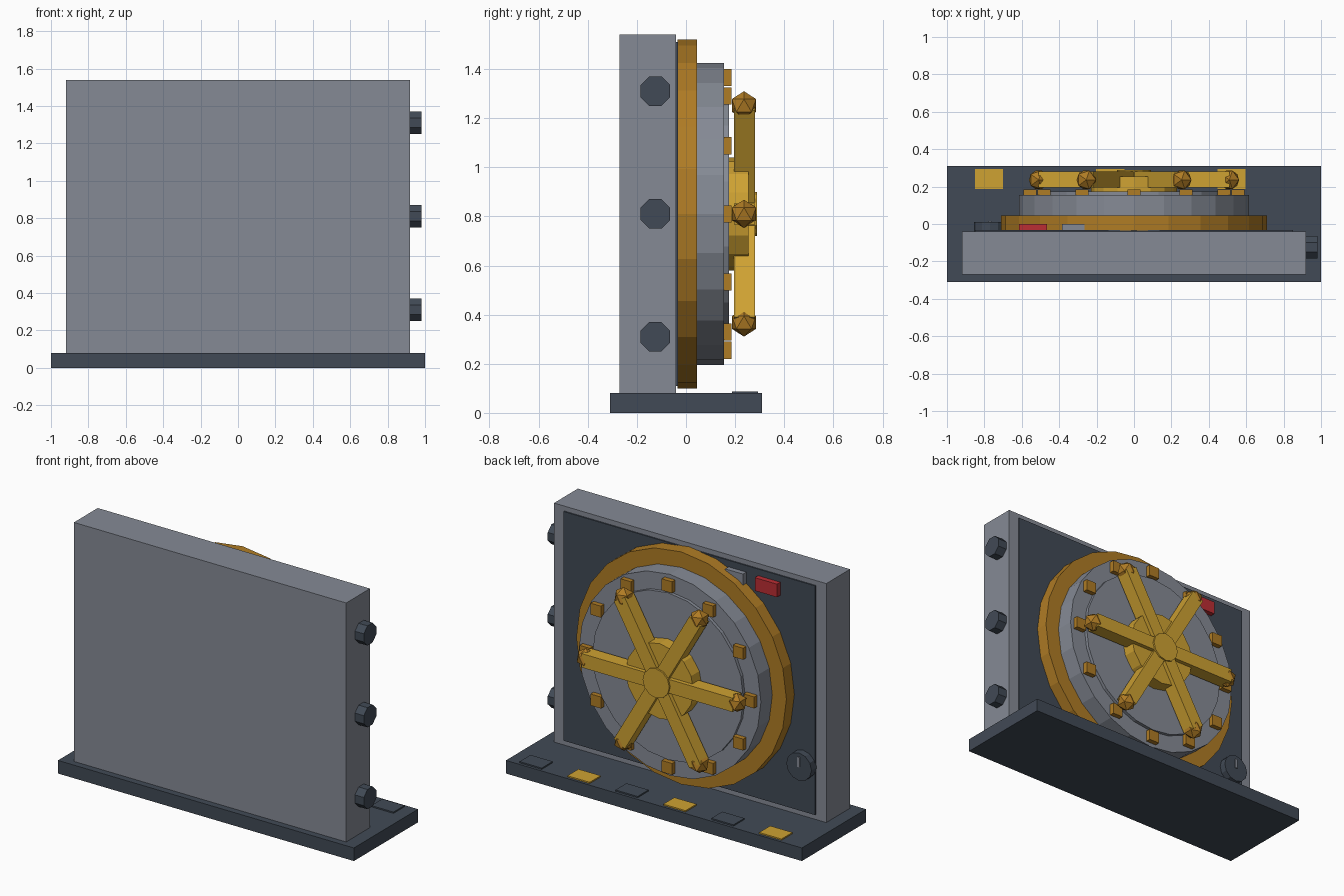
import bpy, bmesh, math
from mathutils import Matrix, Vector

cube = bpy.data.objects.get("Cube")
if cube:
    bpy.data.objects.remove(cube, do_unlink=True)


def material(name, rgb):
    m = bpy.data.materials.new(name)
    m.use_nodes = True
    m.diffuse_color = (*rgb, 1)
    m.node_tree.nodes["Principled BSDF"].inputs["Base Color"].default_value = (*rgb, 1)
    return m


steel = material("steel grey", (0.235, 0.255, 0.30))
dark = material("dark slate", (0.053, 0.068, 0.092))
gold = material("bright gold", (0.62, 0.36, 0.032))
bronze = material("deep gold", (0.43, 0.20, 0.018))
red = material("red", (0.50, 0.027, 0.034))


def finish(name, bm, mat):
    mesh = bpy.data.meshes.new(name)
    bm.to_mesh(mesh)
    bm.free()
    mesh.materials.append(mat)
    ob = bpy.data.objects.new(name, mesh)
    bpy.context.collection.objects.link(ob)
    return ob


def box(name, lo, hi, mat, turn=None):
    """Box between two corners, optionally turned."""
    lo, hi = Vector(lo), Vector(hi)
    bm = bmesh.new()
    bmesh.ops.create_cube(bm, size=1)
    bmesh.ops.scale(bm, vec=hi - lo, verts=bm.verts)
    bmesh.ops.translate(bm, vec=(lo + hi) / 2, verts=bm.verts)
    if turn:
        bmesh.ops.transform(bm, matrix=turn, verts=bm.verts)
    return finish(name, bm, mat)


def cylinder(name, start, length, radius, sides, mat, axis="Y", spin=0):
    """Cylinder that begins at start and runs along +x or +y."""
    bm = bmesh.new()
    bmesh.ops.create_cone(bm, cap_ends=True, segments=sides, radius1=radius,
                          radius2=radius, depth=length)
    aim = Matrix.Rotation(-math.pi / 2, 4, "X") if axis == "Y" else Matrix.Rotation(math.pi / 2, 4, "Y")
    place = Matrix.Translation(start) @ aim @ Matrix.Translation((0, 0, length / 2))
    bmesh.ops.transform(bm, matrix=place @ Matrix.Rotation(spin, 4, "Z"), verts=bm.verts)
    return finish(name, bm, mat)


MID = 0.81  # height of the door centre

# Base, wall block and recessed-looking dark panel
box("base", (-1, -0.31, 0), (1, 0.31, 0.08), dark)
box("wall_block", (-0.92, -0.27, 0.08), (0.92, -0.04, 1.54), steel)
box("back_panel", (-0.85, -0.05, 0.11), (0.85, -0.032, 1.51), dark)

# Round door: frame ring, door disc, raised centre plate
cylinder("frame_ring", (0, -0.035, MID), 0.08, 0.71, 24, bronze)
cylinder("door_disc", (0, 0.04, MID), 0.115, 0.615, 24, steel)
cylinder("door_plate", (0, 0.15, MID), 0.025, 0.51, 24, steel)

# Square studs around the door edge
for i in range(12):
    a = i * math.tau / 12
    x, z = 0.555 * math.cos(a), MID + 0.555 * math.sin(a)
    box(f"door_stud_{i + 1}", (x - 0.035, 0.15, z - 0.035), (x + 0.035, 0.185, z + 0.035), bronze)

# Wheel handle: hub, cap, three crossing bars and knobs
cylinder("wheel_hub", (0, 0.17, MID), 0.085, 0.23, 16, gold)
cylinder("wheel_cap", (0, 0.2, MID), 0.09, 0.09, 12, gold)
for i in range(3):
    turn = Matrix.Translation((0, 0, MID)) @ Matrix.Rotation(i * math.pi / 3, 4, "Y")
    box(f"wheel_bar_{i + 1}", (-0.51, 0.195, -0.0425), (0.51, 0.28, 0.0425), gold, turn)
for i in range(6):
    a = i * math.tau / 6
    bm = bmesh.new()
    bmesh.ops.create_icosphere(bm, subdivisions=1, radius=0.058)
    bmesh.ops.translate(bm, vec=(0.51 * math.cos(a), 0.236, MID + 0.51 * math.sin(a)), verts=bm.verts)
    finish(f"wheel_knob_{i + 1}", bm, bronze)

# Hinge bolts on the left side
for i in range(3):
    cylinder(f"side_bolt_{i + 1}", (0.91, -0.125, MID + (i - 1) * 0.5), 0.07, 0.065, 8,
             dark, "X", math.pi / 8)

# Panel details: red light, grey label plate, dial with pointer
box("red_light", (-0.615, -0.04, 1.39), (-0.465, 0, 1.47), red)
box("label_plate", (-0.385, -0.04, 1.39), (-0.265, 0, 1.47), steel)
cylinder("dial", (-0.77, -0.04, 0.40), 0.05, 0.085, 12, dark)
box("dial_pointer", (-0.777, 0.005, 0.40), (-0.763, 0.016, 0.46), steel)

# Alternating floor plates in front of the door
for i in range(6):
    x = -0.775 + i * 0.324
    box(f"floor_plate_{i + 1}", (x - 0.075, 0.187, 0.079), (x + 0.075, 0.293, 0.088),
        dark if i % 2 else gold)
